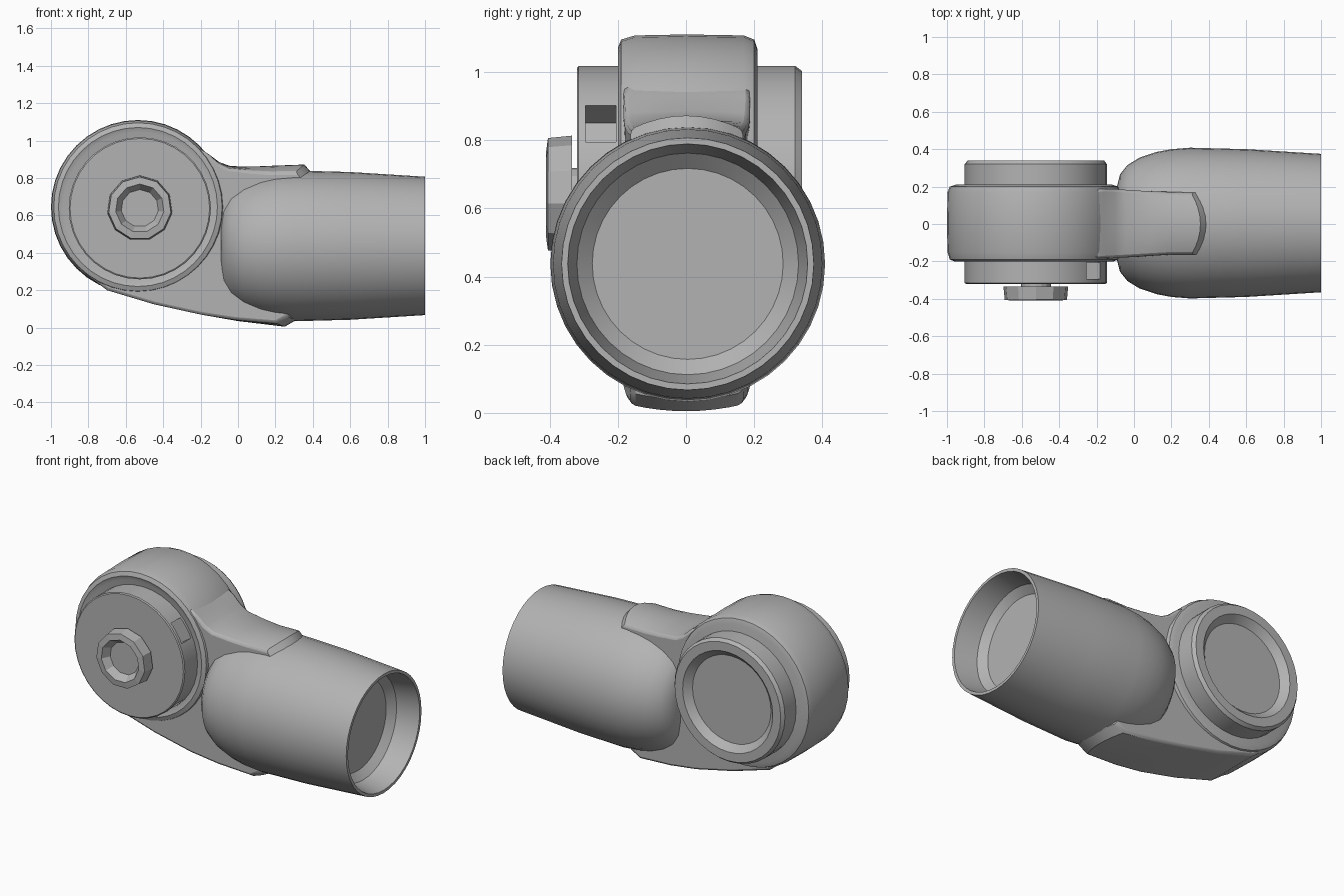
import bpy, bmesh, math
from mathutils import Matrix, Vector

cube = bpy.data.objects.get("Cube")
if cube:
    bpy.data.objects.remove(cube)

grey = bpy.data.materials.new("grey")
grey.use_nodes = True
grey.diffuse_color = (0.45, 0.45, 0.45, 1)
grey.node_tree.nodes["Principled BSDF"].inputs["Base Color"].default_value = grey.diffuse_color


def finish(name, bm):
    bmesh.ops.recalc_face_normals(bm, faces=bm.faces)
    mesh = bpy.data.meshes.new(name)
    bm.to_mesh(mesh)
    bm.free()
    mesh.materials.append(grey)
    obj = bpy.data.objects.new(name, mesh)
    bpy.context.collection.objects.link(obj)
    return obj


def smooth(obj, angle=32):
    bpy.ops.object.select_all(action="DESELECT")
    obj.select_set(True)
    bpy.context.view_layer.objects.active = obj
    bpy.ops.object.shade_smooth_by_angle(angle=math.radians(angle))


def lathe(name, profile, centre, axis, sides):
    """Spin (radius, position along axis) pairs around the x or y axis."""
    bm = bmesh.new()
    along = Vector((1, 0, 0)) if axis == "X" else Vector((0, 1, 0))
    verts = [bm.verts.new(along * p + Vector((0, 0, r))) for r, p in profile]
    edges = [bm.edges.new(pair) for pair in zip(verts, verts[1:])]
    bmesh.ops.spin(bm, geom=verts + edges, cent=(0, 0, 0), axis=along,
                   angle=math.tau, steps=sides, use_merge=True)
    bmesh.ops.remove_doubles(bm, verts=bm.verts, dist=0.0005)
    bmesh.ops.translate(bm, verts=bm.verts, vec=centre)
    return finish(name, bm)


def box(name, centre, size, turn):
    bm = bmesh.new()
    bmesh.ops.create_cube(bm, size=1, matrix=Matrix.Translation(centre)
                          @ Matrix.Rotation(turn, 4, "Y") @ Matrix.Diagonal((*size, 1)))
    return finish(name, bm)


def cut(obj, cutter):
    cutter.hide_render = True
    cutter.hide_set(True)
    mod = obj.modifiers.new(cutter.name, "BOOLEAN")
    mod.operation = "DIFFERENCE"
    mod.object = cutter
    mod.solver = "EXACT"


DRUM = Vector((-0.535, 0, 0.645))
HUB = Vector((-0.525, 0, 0.638))

# Broad outer drum of the joint
drum = lathe("joint_drum", [(0, -0.19), (0.4, -0.19), (0.425, -0.2), (0.45, -0.19),
                            (0.462, -0.15), (0.465, 0), (0.462, 0.17), (0.45, 0.2),
                            (0.42, 0.21), (0, 0.21)], DRUM, "Y", 40)
smooth(drum)

# Front cap with two slots through its rim
cap = lathe("front_cap", [(0, -0.15), (0.38, -0.15), (0.38, -0.315),
                          (0.373, -0.32), (0, -0.32)], HUB, "Y", 36)
for side, turn, depth in (("upper", -0.6, 0.2), ("lower", 0.85, 0.1)):
    spot = HUB + Vector((math.cos(turn) * 0.38, -0.25, -math.sin(turn) * 0.38))
    cut(cap, box(side + "_slot_cutter", spot, (depth, 0.09, 0.13), turn))
smooth(cap)

# Back cap, a ring around a sunken plate
back = lathe("back_cap", [(0, 0.15), (0.38, 0.15), (0.38, 0.32), (0.365, 0.34),
                          (0.31, 0.34), (0.27, 0.3), (0, 0.3)], HUB, "Y", 36)
smooth(back)

# Faceted knob with a recessed socket, and its stem
knob = lathe("knob", [(0, -0.335), (0.175, -0.335), (0.168, -0.405), (0.13, -0.41),
                      (0.1, -0.365), (0, -0.365)], HUB, "Y", 11)
stem = lathe("knob_stem", [(0, -0.3), (0.08, -0.3), (0.08, -0.345), (0, -0.345)],
             HUB, "Y", 16)

# Sleeve: rounded at the joint, hollow at the open end
sleeve = lathe("sleeve", [(0, -0.09), (0.2, -0.09), (0.26, -0.075), (0.31, -0.035),
                          (0.35, 0.03), (0.38, 0.12), (0.395, 0.2), (0.403, 0.3),
                          (0.395, 0.6), (0.37, 1), (0.352, 1), (0.325, 0.86),
                          (0.28, 0.82), (0, 0.82)], (0, 0.005, 0.437), "X", 40)
smooth(sleeve)

# Web flowing from the drum into the sleeve
outline = [(-0.86, 0.32), (-0.7, 0.2), (-0.45, 0.125), (-0.2, 0.07), (0, 0.035),
           (0.25, 0.005), (0.31, 0.04), (0.36, 0.3), (0.4, 0.82), (0.355, 0.872),
           (0.22, 0.867), (0.1, 0.862), (-0.04, 0.863), (-0.1, 0.885),
           (-0.16, 0.93), (-0.21, 0.96), (-0.5, 0.8)]
STEPS = 8
bm = bmesh.new()
rings = [[bm.verts.new((x, -0.185 + 0.375 * i / STEPS, z)) for x, z in outline]
         for i in range(STEPS + 1)]
for a, b in zip(rings, rings[1:]):
    for k in range(len(outline)):
        j = (k + 1) % len(outline)
        bm.faces.new((a[k], a[j], b[j], b[k]))
bm.faces.new(rings[0])
bm.faces.new(rings[-1])
# Narrow it towards the sleeve and crown its top and underside
for v in bm.verts:
    blend = min(max((v.co.x + 0.15) / 0.4, 0), 1)
    across = (v.co.y / 0.19) ** 2
    v.co.z += blend * across * (-0.042 if v.co.z > 0.5 else 0.02)
    v.co.x -= 0.05 * blend * across
    v.co.y *= 1 - 0.12 * blend
web = finish("web", bm)
bevel = web.modifiers.new("soft_edges", "BEVEL")
bevel.width = 0.015
bevel.segments = 2
bevel.limit_method = "ANGLE"
bevel.angle_limit = math.radians(60)
smooth(web)
